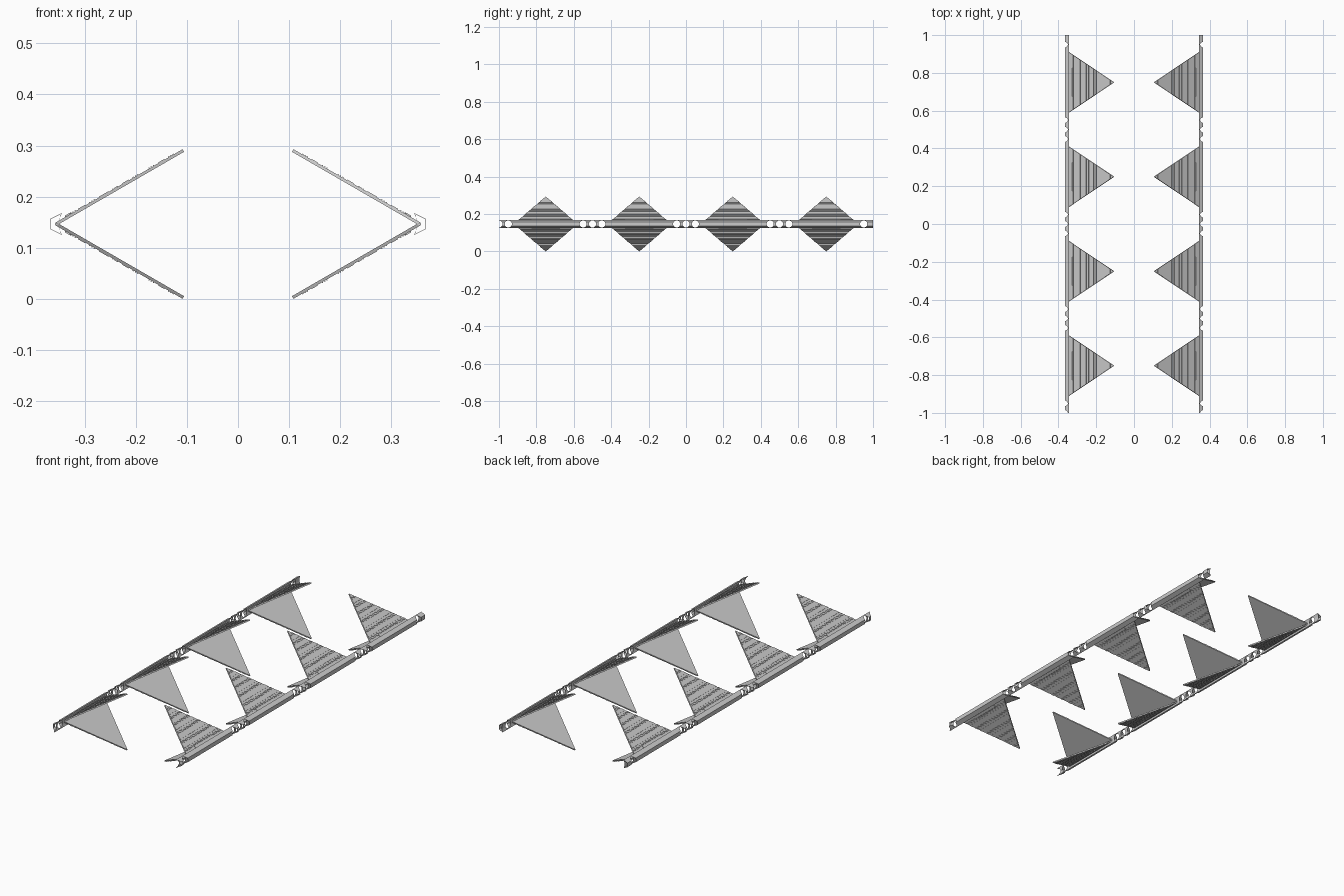
import bpy, bmesh, math
from mathutils import Vector

if "Cube" in bpy.data.objects:
    bpy.data.objects.remove(bpy.data.objects["Cube"])

MID = 0.1465            # height of the symmetry plane
ROOT = 0.357            # x where the fins meet the rail
LEN, HALF = 0.2885, 0.168
C, S = math.cos(math.radians(30)), 0.5


def finish(bm, name):
    bmesh.ops.recalc_face_normals(bm, faces=bm.faces)
    me = bpy.data.meshes.new(name)
    bm.to_mesh(me)
    bm.free()
    ob = bpy.data.objects.new(name, me)
    bpy.context.collection.objects.link(ob)
    return ob


def strip(name, profile, half, place):
    """Extrude a closed profile along y; half(s) gives the half width."""
    bm = bmesh.new()
    a = [bm.verts.new(place(s, -half(s), n)) for s, n in profile]
    b = [bm.verts.new(place(s, half(s), n)) for s, n in profile]
    k = len(profile)
    for i in range(k):
        j = (i + 1) % k
        bm.faces.new((a[i], a[j], b[j], b[i]))
    bm.faces.new(a)
    bm.faces.new(b[::-1])
    return finish(bm, name)


# fin cross-section: smooth inside, clusters of fine ribs and raised plates outside
top, low = 0.0024, -0.0034
raised = []
for start in (0.035, 0.078, 0.130, 0.176, 0.212, 0.256):
    for i in range(3):
        raised.append((start + i * 0.005, start + i * 0.005 + 0.0025, 0.0018))
for start, end in ((0.053, 0.068), (0.100, 0.122), (0.152, 0.168), (0.234, 0.248)):
    raised.append((start, end, 0.0014))
fin_profile = [(0, low), (0, top)]
for s0, s1, h in sorted(raised):
    fin_profile += [(s0, top), (s0, top + h), (s1, top + h), (s1, top)]
fin_profile += [(LEN, top), (LEN, low)]

# triangular fins, four pairs on each side
for sx, side in ((-1, "left"), (1, "right")):
    for sz, level in ((-1, "lower"), (1, "upper")):
        for i, y0 in enumerate((-0.75, -0.25, 0.25, 0.75)):
            def place(s, y, n):
                return Vector((sx * (ROOT - s * C + n * S), y0 + y,
                               MID + sz * (s * S + n * C)))
            strip(f"{side}_{level}_fin_{i + 1}", fin_profile,
                  lambda s: max(HALF * (1 - s / LEN), 0.0008), place)
            # mounting plate at the fin base
            strip(f"{side}_{level}_mount_{i + 1}",
                  [(0.022, 0.002), (0.024, 0.0050), (0.037, 0.0050), (0.039, 0.002)],
                  lambda s: 0.075, place)

# round hole cutter through both rails
bm = bmesh.new()
for i in range(-2, 3):
    for d in (-0.05, 0, 0.05):
        y = i * 0.5 + d
        if abs(y) > 1.01:
            continue
        v = bmesh.ops.create_cone(bm, cap_ends=True, segments=24, radius1=0.019,
                                  radius2=0.019, depth=1)["verts"]
        for w in v:
            w.co = Vector((w.co.z, w.co.y + y, w.co.x + MID))
cutter = finish(bm, "hole_cutter")
cutter.hide_render = True
cutter.hide_viewport = True

# hollow rails with open ends
outer = [(0.345, 0.0215), (0.3665, 0.0105), (0.3665, -0.0105),
         (0.345, -0.0215), (0.350, -0.007), (0.350, 0.007)]
inner = [(0.358 + (x - 0.358) * 0.92, z * 0.92) for x, z in outer]
for sx, side in ((-1, "left"), (1, "right")):
    bm = bmesh.new()
    loops = [[bm.verts.new((sx * x, y, MID + z)) for x, z in prof]
             for y, prof in ((-1, outer), (1, outer), (1, inner), (-1, inner))]
    for q in range(4):
        p, r = loops[q], loops[(q + 1) % 4]
        for i in range(6):
            j = (i + 1) % 6
            bm.faces.new((p[i], p[j], r[j], r[i]))
    rail = finish(bm, f"{side}_rail")
    mod = rail.modifiers.new("holes", "BOOLEAN")
    mod.operation = 'DIFFERENCE'
    mod.solver = 'EXACT'
    mod.object = cutter
    bpy.context.view_layer.update()
    deps = bpy.context.evaluated_depsgraph_get()
    me = bpy.data.meshes.new_from_object(rail.evaluated_get(deps))
    rail.modifiers.clear()
    rail.data = me
bpy.data.objects.remove(cutter)
